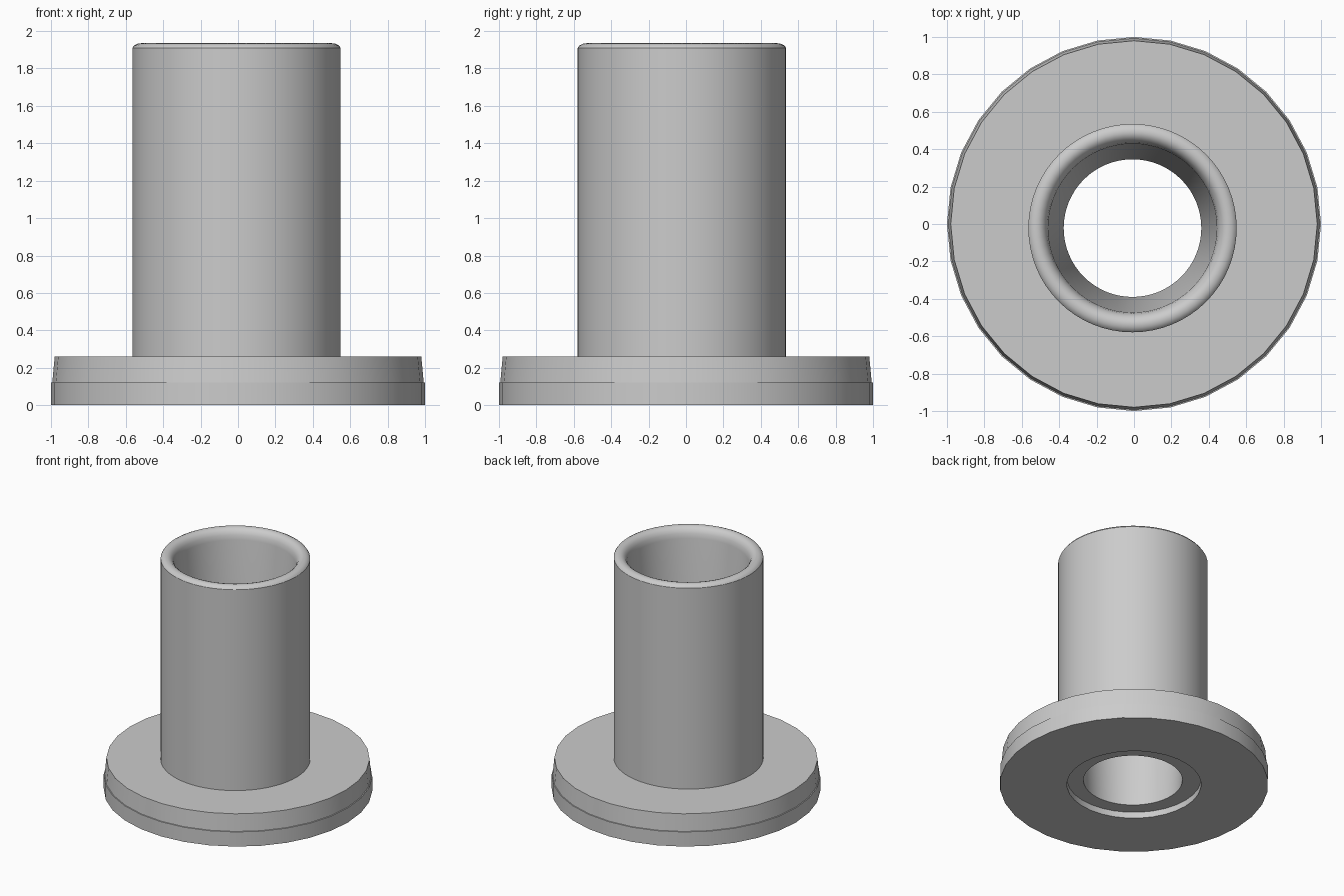
import bpy, bmesh, math

cube = bpy.data.objects.get("Cube")
if cube:
    bpy.data.objects.remove(cube, do_unlink=True)

grey = bpy.data.materials.new("plain grey")
grey.use_nodes = True
colour = (0.6, 0.6, 0.6, 1)
grey.diffuse_color = colour
grey.node_tree.nodes["Principled BSDF"].inputs["Base Color"].default_value = colour


def lathe(name, profile, segments, centre=(0, 0)):
    """Revolve a closed (radius, height) profile around a vertical axis."""
    bm = bmesh.new()
    rings = []
    for i in range(segments):
        a = 2 * math.pi * i / segments
        rings.append([bm.verts.new((r * math.cos(a), r * math.sin(a), z))
                      for r, z in profile])
    n = len(profile)
    for i in range(segments):
        here, there = rings[i], rings[(i + 1) % segments]
        for j in range(n):
            k = (j + 1) % n
            bm.faces.new((here[j], there[j], there[k], here[k]))
    bmesh.ops.recalc_face_normals(bm, faces=bm.faces)
    mesh = bpy.data.meshes.new(name)
    bm.to_mesh(mesh)
    bm.free()
    mesh.materials.append(grey)
    obj = bpy.data.objects.new(name, mesh)
    obj.location = (*centre, 0)
    bpy.context.collection.objects.link(obj)
    bpy.ops.object.select_all(action='DESELECT')
    obj.select_set(True)
    bpy.context.view_layer.objects.active = obj
    bpy.ops.object.shade_smooth_by_angle(angle=math.radians(30))
    return obj


# Round base: straight lower band, small lip, tapered upper band, open centre
lathe("flange_base",
      [(0.5, 0), (1.0, 0), (1.0, 0.12), (0.993, 0.121),
       (0.98, 0.26), (0.5, 0.26)], 32)

# Tube: rolled rim, bore narrowing downwards, foot raised to leave a recess
lathe("tube",
      [(0.368, 0.05), (0.557, 0.05), (0.557, 1.91), (0.548, 1.923),
       (0.53, 1.932), (0.51, 1.935), (0.49, 1.929), (0.472, 1.914),
       (0.458, 1.888), (0.451, 1.85)], 64, (-0.008, -0.022))
